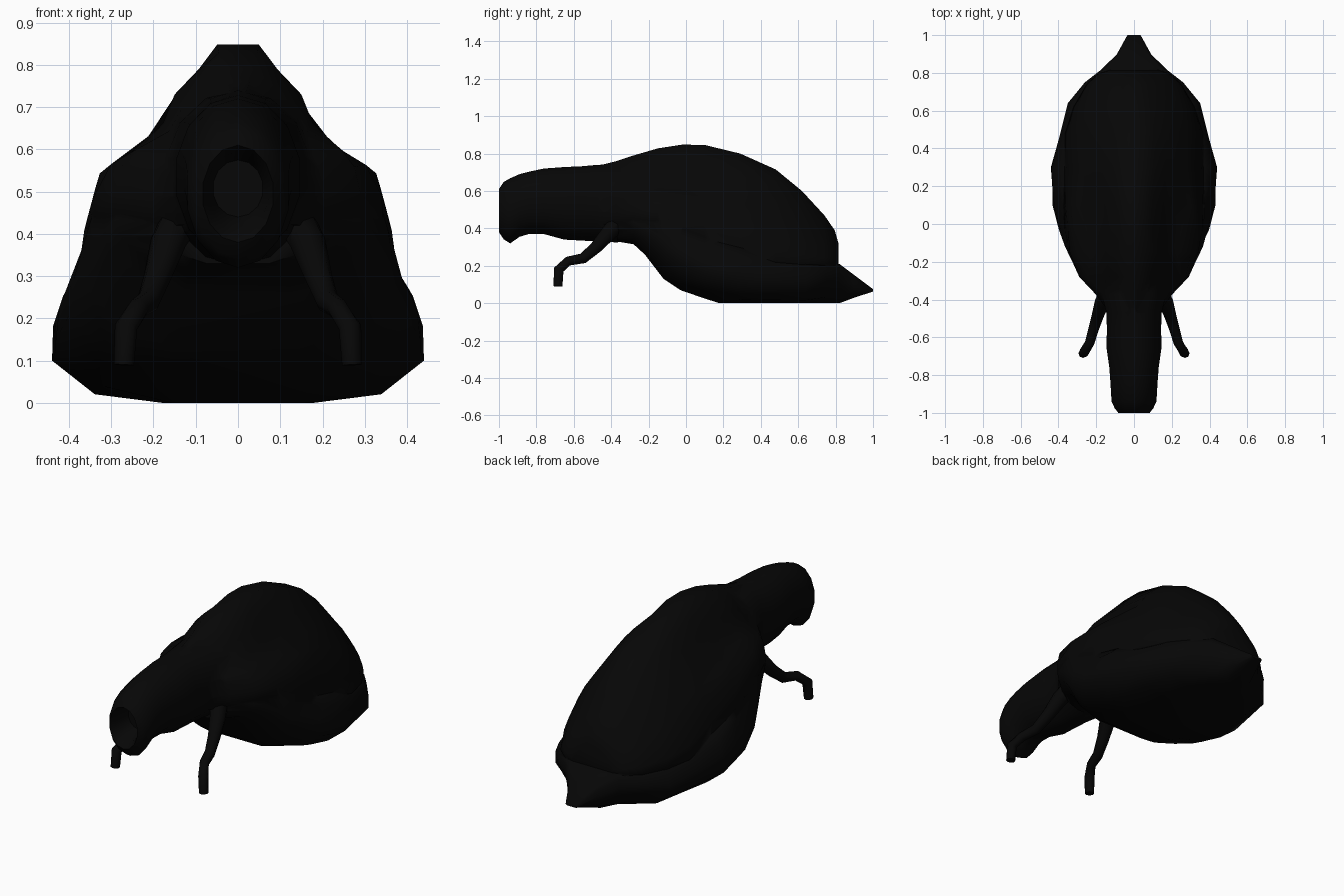
import bpy, bmesh, math
from mathutils import Vector

if "Cube" in bpy.data.objects:
    bpy.data.objects.remove(bpy.data.objects["Cube"])

black = bpy.data.materials.new("near_black")
black.diffuse_color = (0.002, 0.002, 0.002, 1)
black.use_nodes = True
black.node_tree.nodes["Principled BSDF"].inputs["Base Color"].default_value = black.diffuse_color


def loft(name, rings):
    """Skin closed rings of equal point count and cap both ends."""
    bm = bmesh.new()
    loops = [[bm.verts.new(p) for p in ring] for ring in rings]
    n = len(loops[0])
    for a, b in zip(loops, loops[1:]):
        for i in range(n):
            j = (i + 1) % n
            bm.faces.new((a[i], a[j], b[j], b[i]))
    bm.faces.new(loops[0])
    bm.faces.new(loops[-1])
    bmesh.ops.recalc_face_normals(bm, faces=bm.faces)
    me = bpy.data.meshes.new(name)
    bm.to_mesh(me)
    bm.free()
    me.materials.append(black)
    ob = bpy.data.objects.new(name, me)
    bpy.context.collection.objects.link(ob)
    return ob


# Widest allowed half width at each height (z, x)
LIMIT = [(0, .18), (.02, .34), (.095, .44), (.175, .44), (.265, .41), (.315, .37),
         (.385, .37), (.5, .34), (.55, .325), (.63, .19), (.73, .15), (.78, .1), (.85, .05)]


def limit(z):
    for (z0, x0), (z1, x1) in zip(LIMIT, LIMIT[1:]):
        if z <= z1:
            return x0 + (x1 - x0) * max(0, z - z0) / (z1 - z0)
    return LIMIT[-1][1]


def section(y, low, high, width, profile):
    """Mirrored cross-section from (width fraction, height fraction) pairs."""
    half = []
    for fx, fz in profile:
        z = low + fz * (high - low)
        half.append((min(fx * width, limit(z)), z))
    return [(x, y, z) for x, z in half] + [(-x, y, z) for x, z in reversed(half)]


# Domed shell: y, top, half width, seam height
SHELL = [(-.47, .735, .13, .45), (-.37, .76, .205, .45), (-.28, .79, .29, .45),
         (-.15, .828, .34, .44), (-.02, .848, .365, .4), (.1, .846, .37, .35),
         (.29, .80, .37, .28), (.48, .715, .365, .225), (.62, .60, .32, .21),
         (.74, .47, .25, .21), (.795, .39, .19, .215), (.815, .32, .13, .215)]
DOME = [(.9, -.1), (1, 0), (1, .13), (.95, .32), (.88, .43), (.56, .57),
        (.45, .74), (.31, .87), (.135, 1)]
REAR_DOME = [(.9, -.1), (1, 0), (.97, .13), (.88, .32), (.77, .47), (.62, .63),
             (.47, .78), (.3, .9), (.135, 1)]
shell = loft("body", [section(y, s, t, w, REAR_DOME if y > .2 else DOME)
                      for y, t, w, s in SHELL])

# Broad foot with pointed tail: y, bottom, half width, seam height
FOOT = [(-.37, .33, .185, .49), (-.28, .315, .29, .5), (-.22, .26, .317, .49),
        (-.12, .13, .365, .46), (-.03, .07, .41, .41), (.1, .025, .44, .35),
        (.18, 0, .44, .325), (.3, 0, .44, .295), (.46, 0, .395, .25),
        (.64, 0, .35, .22), (.75, 0, .26, .215), (.82, 0, .17, .21),
        (.9, .03, .09, .15), (1, .062, .035, .075)]
FRONT = [(.4, 0), (.74, .13), (.97, .42), (1, .65), (.97, .86), (.93, 1)]
MIDDLE = [(.4, 0), (.77, .07), (1, .34), (1, .62), (.94, .86), (.84, 1)]
ROUND = [(.35, 0), (.72, .12), (.98, .38), (1, .62), (.94, .86), (.84, 1)]
TAIL = [(.3, 0), (.6, .15), (.92, .48), (1, .68), (.95, .87), (.84, 1)]


def skirt(y):
    if y < 0:
        return FRONT
    if y < .25:
        return ROUND
    return MIDDLE if y < .7 or y > .85 else TAIL


foot = loft("foot", [section(y, b, s, w, skirt(y)) for y, b, w, s in FOOT])


def oval(y, top, bottom, w, n=14):
    c, h = (top + bottom) / 2, (top - bottom) / 2
    return [(w * math.cos(2 * math.pi * i / n + math.pi / 2), y,
             c + h * math.sin(2 * math.pi * i / n + math.pi / 2)) for i in range(n)]


# Neck and head, turning inward at the mouth
HEAD = [(-.25, .74, .34, .19), (-.37, .742, .325, .175), (-.47, .74, .33, .15),
        (-.56, .732, .335, .147), (-.65, .728, .34, .15), (-.76, .72, .37, .134),
        (-.84, .703, .37, .128), (-.89, .69, .355, .125), (-.94, .668, .32, .122),
        (-.975, .648, .342, .105), (-1, .61, .38, .085),
        (-.97, .595, .41, .075), (-.87, .575, .44, .06)]
head = loft("head_and_neck", [oval(*s) for s in HEAD])


def limb(name, side):
    """Thin bent arm: x, y, z, radius along its path."""
    path = [(.12, -.33, .46, .05), (.165, -.41, .38, .043), (.19, -.48, .3, .033),
            (.212, -.55, .24, .028), (.235, -.63, .225, .025),
            (.265, -.68, .18, .027), (.27, -.685, .09, .024)]
    pts = [Vector((side * x, y, z)) for x, y, z, r in path]
    rings = []
    for i, p in enumerate(pts):
        d = (pts[min(i + 1, len(pts) - 1)] - pts[max(i - 1, 0)]).normalized()
        u = Vector((1, 0, 0))
        u = (u - d * u.dot(d)).normalized()
        v = d.cross(u)
        r = path[i][3]
        rings.append([p + r * (u * math.cos(k * math.pi / 4) + v * math.sin(k * math.pi / 4))
                      for k in range(8)])
    return loft(name, rings)


# Fuse the parts into one skin without hidden inner faces
parts = [foot, head, limb("right_arm", 1), limb("left_arm", -1)]
bpy.context.view_layer.objects.active = shell
shell.select_set(True)
for part in parts:
    mod = shell.modifiers.new("fuse", 'BOOLEAN')
    mod.operation = 'UNION'
    mod.solver = 'EXACT'
    mod.object = part
    bpy.ops.object.modifier_apply(modifier=mod.name)
    bpy.data.objects.remove(part)
bpy.ops.object.shade_smooth_by_angle(angle=math.radians(60))
